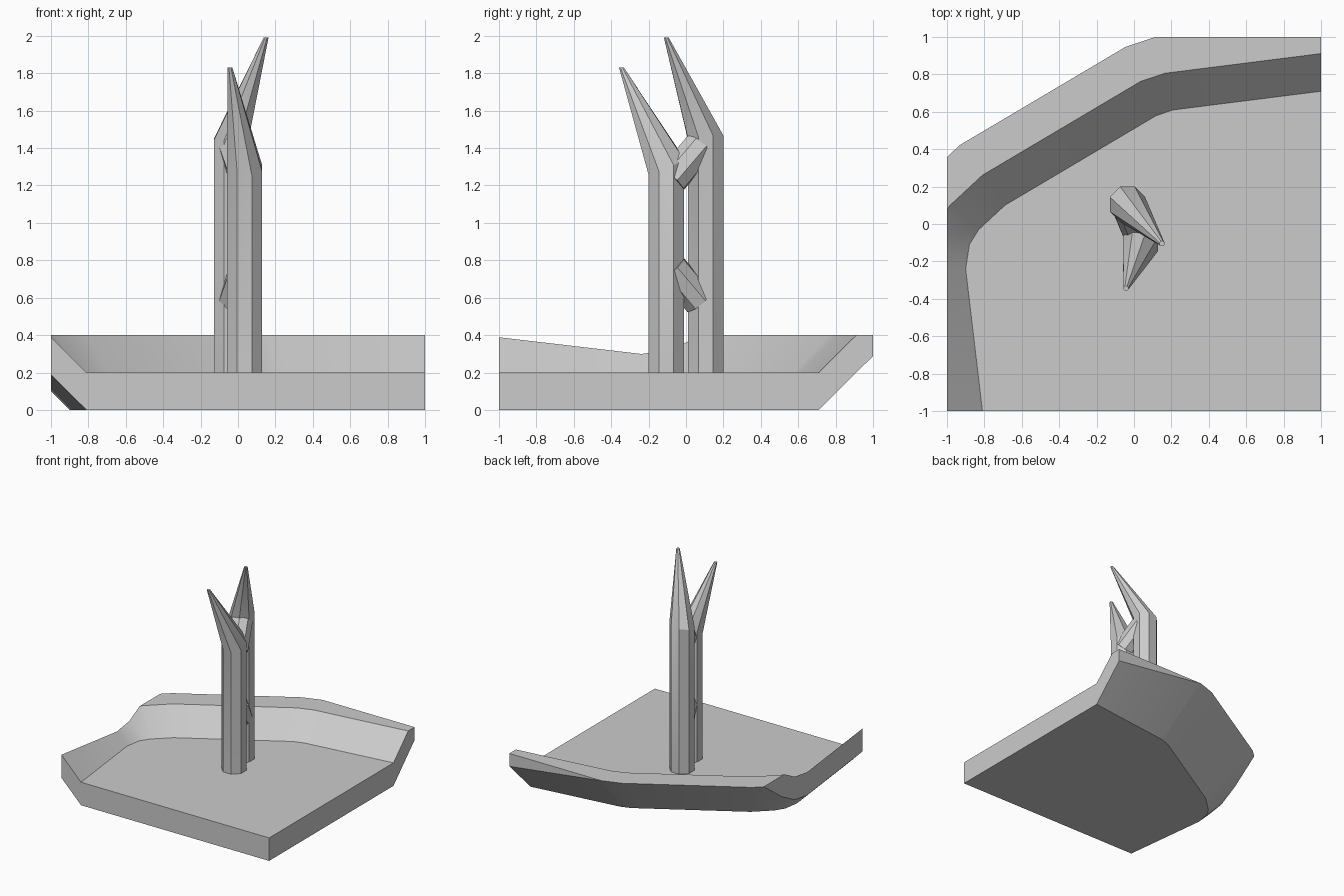
import bpy, bmesh, math
from mathutils import Vector

cube = bpy.data.objects.get("Cube")
if cube:
    bpy.data.objects.remove(cube, do_unlink=True)

grey = bpy.data.materials.new("plain_grey")
grey.use_nodes = True
COLOUR = (0.6, 0.6, 0.6, 1)
grey.diffuse_color = COLOUR
grey.node_tree.nodes["Principled BSDF"].inputs["Base Color"].default_value = COLOUR


def finish(name, bm):
    bmesh.ops.recalc_face_normals(bm, faces=bm.faces)
    mesh = bpy.data.meshes.new(name)
    bm.to_mesh(mesh)
    bm.free()
    mesh.materials.append(grey)
    obj = bpy.data.objects.new(name, mesh)
    bpy.context.collection.objects.link(obj)
    bpy.ops.object.select_all(action="DESELECT")
    obj.select_set(True)
    bpy.context.view_layer.objects.active = obj
    bpy.ops.object.shade_smooth_by_angle(angle=math.radians(30))


def bridge(bm, a, b, closed=True):
    n = len(a)
    for i in range(n if closed else n - 1):
        j = (i + 1) % n
        bm.faces.new((a[i], a[j], b[j], b[i]))


def offset(path, d):
    """Mitred outward offset of an open 2D path."""
    pts = [Vector(p) for p in path]
    dirs = [(b - a).normalized() for a, b in zip(pts, pts[1:])]
    normals = [Vector((-t.y, t.x)) for t in dirs]
    out = []
    for i, p in enumerate(pts):
        n1, n2 = normals[max(i - 1, 0)], normals[min(i, len(normals) - 1)]
        out.append(p + (n1 + n2) * d / (1 + n1.dot(n2)))
    return out


# Floor slab with a slanted rim, built oversize and trimmed to a square block
path = [(-0.763, -1.4), (-0.90, -0.24), (-0.88, -0.11), (-0.83, -0.03),
        (-0.69, 0.10), (0.12, 0.58), (0.21, 0.61), (1.4, 0.76)]
bm = bmesh.new()


def row(d, z):
    return [bm.verts.new((p.x, p.y, z)) for p in offset(path, d)]


floor, rim_in, rim_out, base = row(0, 0.2), row(0.2, 0.4), row(0.4, 0.4), row(0, 0)
for a, b in ((floor, rim_in), (rim_in, rim_out), (rim_out, base)):
    bridge(bm, a, b, closed=False)
top_corner, low_corner = (bm.verts.new((1.4, -1.4, z)) for z in (0.2, 0))
bm.faces.new(floor + [top_corner])
bm.faces.new(base + [low_corner])
for end in (0, -1):
    bm.faces.new((floor[end], rim_in[end], rim_out[end], base[end]))
    bm.faces.new((floor[end], base[end], low_corner, top_corner))
bmesh.ops.recalc_face_normals(bm, faces=bm.faces)
for normal in ((1, 0, 0), (-1, 0, 0), (0, 1, 0), (0, -1, 0)):
    cut = bmesh.ops.bisect_plane(bm, geom=bm.verts[:] + bm.edges[:] + bm.faces[:],
                                 plane_co=normal, plane_no=normal, clear_outer=True)
    rim = [e for e in cut["geom_cut"] if isinstance(e, bmesh.types.BMEdge)]
    bmesh.ops.contextual_create(bm, geom=rim)
finish("floor_basin", bm)


# Octagonal pillars, each bending into a leaning spike
def pillar(name, x, y, bend, tilt, tip):
    bm = bmesh.new()

    def ring(cx, cy, z, r, slope=(0, 0)):
        verts = []
        for i in range(8):
            a = math.radians(22.5 + 45 * i)
            dx, dy = r * math.cos(a), r * math.sin(a)
            verts.append(bm.verts.new((cx + dx, cy + dy, z + dx * slope[0] + dy * slope[1])))
        return verts

    rings = [ring(x, y, 0.19, 0.102), ring(x, y, bend, 0.102, tilt),
             ring(*tip, 0.014)]
    for a, b in zip(rings, rings[1:]):
        bridge(bm, a, b)
    bm.faces.new(rings[0])
    bm.faces.new(rings[-1])
    finish(name, bm)


pillar("front_pillar", 0.035, -0.105, 1.30, (-0.1, 0.45), (-0.043, -0.345, 1.83))
pillar("back_pillar", -0.035, 0.105, 1.455, (0.1, 0.1), (0.15, -0.105, 1.99))


# Slanted struts joining the pillars
def strut(name, start, end, r):
    a, b = Vector(start), Vector(end)
    bm = bmesh.new()
    bmesh.ops.create_cone(bm, cap_ends=True, segments=8, radius1=r, radius2=r,
                          depth=(b - a).length)
    bm.transform((b - a).to_track_quat("Z", "Y").to_matrix().to_4x4())
    bmesh.ops.translate(bm, verts=bm.verts, vec=(a + b) / 2)
    finish(name, bm)


strut("lower_strut", (0.045, -0.08, 0.76), (-0.018, 0.07, 0.583), 0.09)
strut("upper_strut", (0.045, -0.08, 1.228), (-0.018, 0.075, 1.41), 0.09)
